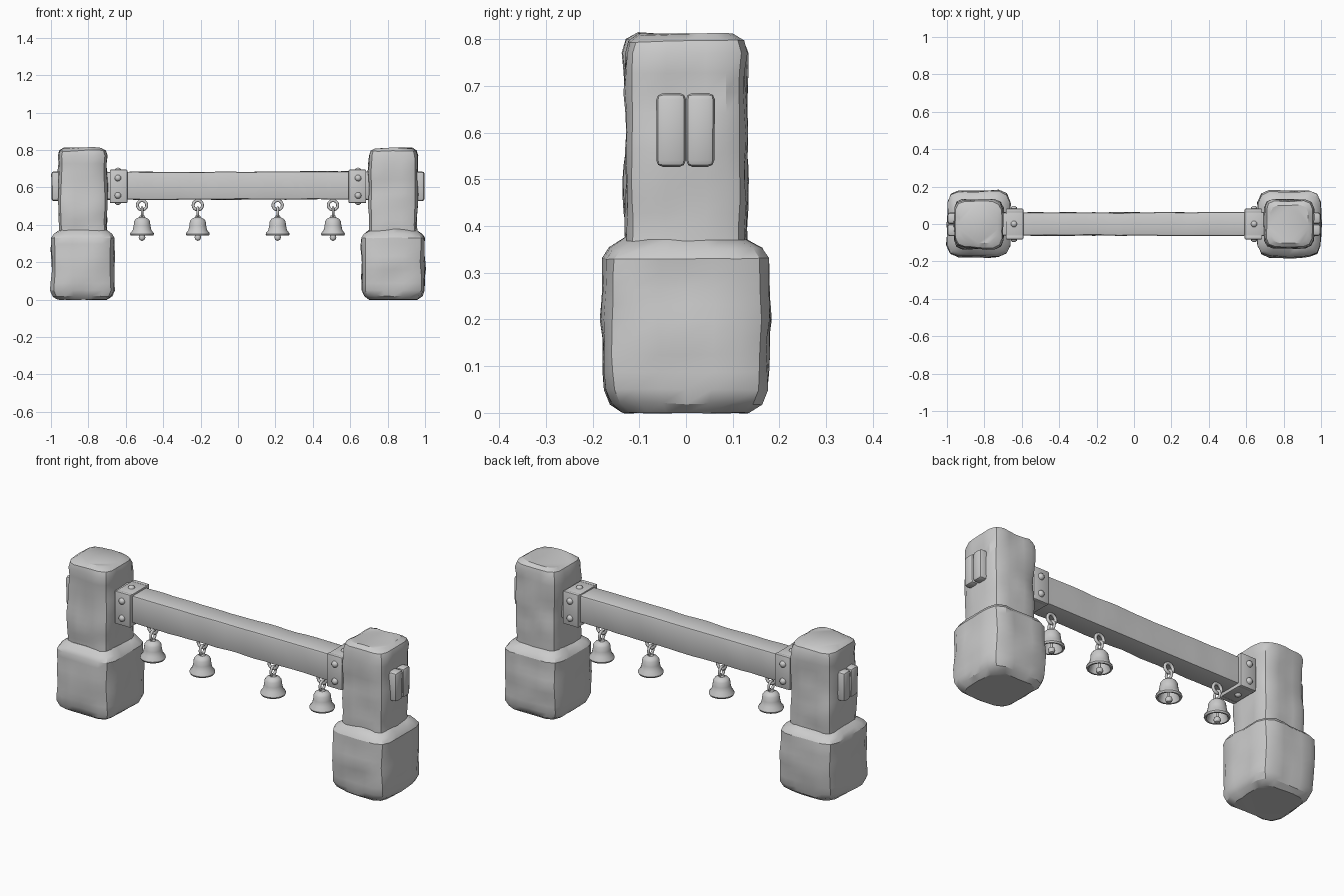
import bpy, bmesh, math
from mathutils import Vector, Matrix, noise

if "Cube" in bpy.data.objects:
    bpy.data.objects.remove(bpy.data.objects["Cube"])

grey = bpy.data.materials.new("plain_grey")
grey.use_nodes = True
COLOUR = (0.6, 0.6, 0.6, 1)
grey.diffuse_color = COLOUR
grey.node_tree.nodes["Principled BSDF"].inputs["Base Color"].default_value = COLOUR


def finish(bm, name, angle=35):
    bmesh.ops.recalc_face_normals(bm, faces=bm.faces)
    mesh = bpy.data.meshes.new(name)
    bm.to_mesh(mesh)
    bm.free()
    mesh.materials.append(grey)
    ob = bpy.data.objects.new(name, mesh)
    bpy.context.collection.objects.link(ob)
    bpy.ops.object.select_all(action='DESELECT')
    ob.select_set(True)
    bpy.context.view_layer.objects.active = ob
    bpy.ops.object.shade_smooth_by_angle(angle=math.radians(angle))
    return ob


def roughen(bm, amount, scale, seed):
    # Push the surface in and out with low, broad dents
    bm.normal_update()
    shift = Vector((seed * 7.3, seed * 3.1, seed))
    moves = [(v, v.normal * noise.noise(v.co * scale + shift) * amount) for v in bm.verts]
    for v, move in moves:
        v.co += move


def stone(name, cx, rings, seed):
    # Chamfered square rings: height, half width, half depth, corner cut
    bm = bmesh.new()
    loops = []
    for z, hx, hy, c in rings:
        ring = []
        for sx, sy, flip in ((1, 1, 0), (-1, 1, 1), (-1, -1, 0), (1, -1, 1)):
            pts = [(hx, hy - c), (hx - c * 0.3, hy - c * 0.3), (hx - c, hy)]
            for px, py in (reversed(pts) if flip else pts):
                ring.append(bm.verts.new((cx + sx * px, sy * py, z)))
        loops.append(ring)
    for a, b in zip(loops, loops[1:]):
        for i in range(len(a)):
            j = (i + 1) % len(a)
            bm.faces.new((a[i], a[j], b[j], b[i]))
    bm.faces.new(loops[0])
    bm.faces.new(loops[-1])
    long_edges = [e for e in bm.edges if e.calc_length() > 0.08]
    bmesh.ops.subdivide_edges(bm, edges=long_edges, cuts=3, use_grid_fill=True)
    bmesh.ops.triangulate(bm, faces=[f for f in bm.faces if len(f.verts) > 4])
    roughen(bm, 0.011, 9, seed)
    return finish(bm, name, 30)


def block(name, lo, hi, bevel=0.006, rough=0, cuts=0, seed=1):
    bm = bmesh.new()
    lo, hi = Vector(lo), Vector(hi)
    bmesh.ops.create_cube(bm, size=1)
    for v in bm.verts:
        v.co = (lo + hi) / 2 + v.co * (hi - lo)
    bmesh.ops.bevel(bm, geom=bm.edges[:], offset=bevel, segments=2, affect='EDGES', profile=0.5)
    if cuts:
        long_edges = [e for e in bm.edges if abs(e.verts[0].co.x - e.verts[1].co.x) > 0.5]
        bmesh.ops.subdivide_edges(bm, edges=long_edges, cuts=cuts, use_grid_fill=True)
    if rough:
        roughen(bm, rough, 8, seed)
    return finish(bm, name)


def lathe(name, profile, centre, steps=24, axis=(0, 0, 1)):
    bm = bmesh.new()
    turn = Vector((0, 0, 1)).rotation_difference(Vector(axis)).to_matrix()
    verts = [bm.verts.new((r, 0, z)) for r, z in profile]
    edges = [bm.edges.new(pair) for pair in zip(verts, verts[1:])]
    bmesh.ops.spin(bm, geom=verts + edges, cent=(0, 0, 0), axis=(0, 0, 1),
                   angle=math.tau, steps=steps)
    bmesh.ops.remove_doubles(bm, verts=bm.verts, dist=0.0005)
    for v in bm.verts:
        v.co = turn @ v.co + Vector(centre)
    return finish(bm, name, 40)


def link(name, centre, radius, tube, axis, stretch=1):
    # A chain ring: a circle of tube turned round the given axis
    n = 10
    profile = [(radius + tube * math.cos(math.tau * i / n), tube * math.sin(math.tau * i / n))
               for i in range(n + 1)]
    ob = lathe(name, profile, (0, 0, 0), 20, axis)
    ob.data.transform(Matrix.Translation(centre) @ Matrix.Diagonal((1, 1, stretch, 1)))
    return ob


BASE = [(0, 0.13, 0.135, 0.05), (0.02, 0.155, 0.16, 0.06), (0.05, 0.167, 0.17, 0.06),
        (0.2, 0.166, 0.18, 0.06), (0.33, 0.168, 0.173, 0.06), (0.35, 0.155, 0.16, 0.06),
        (0.37, 0.125, 0.127, 0.05)]
SHAFT = [(0.33, 0.128, 0.128, 0.042), (0.46, 0.128, 0.13, 0.042), (0.6, 0.13, 0.128, 0.042),
         (0.77, 0.13, 0.13, 0.045), (0.795, 0.122, 0.122, 0.045), (0.808, 0.1, 0.1, 0.04)]
BOLT = [(0, 0.013), (0.009, 0.011), (0.015, 0.006), (0.018, -0.004)]

for side, s in (("left", 1), ("right", -1)):
    # Stone post
    stone(side + "_post_base", s * 0.83, BASE, 2 + s)
    stone(side + "_post_shaft", s * 0.83, SHAFT, 6 + s)

    # Split beam end showing on the outer face
    for half, y0, y1 in (("front", -0.064, -0.001), ("back", 0.001, 0.061)):
        xs = sorted((s * 0.92, s * 0.997))
        block(f"{side}_beam_end_{half}", (xs[0], y0, 0.527), (xs[1], y1, 0.684), 0.014, 0.003)

    # Bracket collar made of four plates
    x0, x1 = sorted((s * 0.592, s * 0.685))
    for n, sy in (("front", -1), ("back", 1)):
        y0, y1 = sorted((sy * 0.06, sy * 0.082))
        block(f"{side}_bracket_{n}", (x0, y0, 0.517), (x1, y1, 0.695), 0.004)
        for z in (0.557, 0.65):
            lathe(f"{side}_bolt_{n}", BOLT, (s * 0.642, sy * 0.084, z), 12, (0, sy, 0))
    for n, sz, z0, z1 in (("top", 1, 0.676, 0.693), ("bottom", -1, 0.519, 0.54)):
        block(f"{side}_bracket_{n}", (x0, -0.08, z0), (x1, 0.08, z1), 0.004)
        lathe(f"{side}_bolt_{n}", BOLT, (s * 0.642, 0, z1 if sz > 0 else z0), 12, (0, 0, sz))

# Timber beam
block("beam", (-0.72, -0.062, 0.535), (0.72, 0.062, 0.684), 0.009, 0.006, 24, 4)

# Hanging bells: hollow shell with thick lip
SHELL = [(0, 0.452), (0.012, 0.449), (0.016, 0.44), (0.033, 0.432), (0.042, 0.42),
         (0.045, 0.395), (0.05, 0.372), (0.062, 0.357), (0.064, 0.35), (0.06, 0.342),
         (0.052, 0.342), (0.044, 0.365), (0.036, 0.405), (0, 0.42)]
CLAPPER = [(0, 0.42), (0.006, 0.42), (0.006, 0.35), (0.014, 0.345), (0.018, 0.333),
           (0.013, 0.32), (0, 0.314)]
for i, x in enumerate((-0.513, -0.215, 0.212, 0.508), 1):
    link(f"bell_{i}_upper_ring", (x, 0, 0.505), 0.025, 0.008, (0, 1, 0))
    link(f"bell_{i}_lower_ring", (x, 0, 0.468), 0.02, 0.007, (1, 0, 0), 1.15)
    lathe(f"bell_{i}_shell", SHELL, (x, 0, 0))
    lathe(f"bell_{i}_clapper", CLAPPER, (x, 0, 0), 12)
